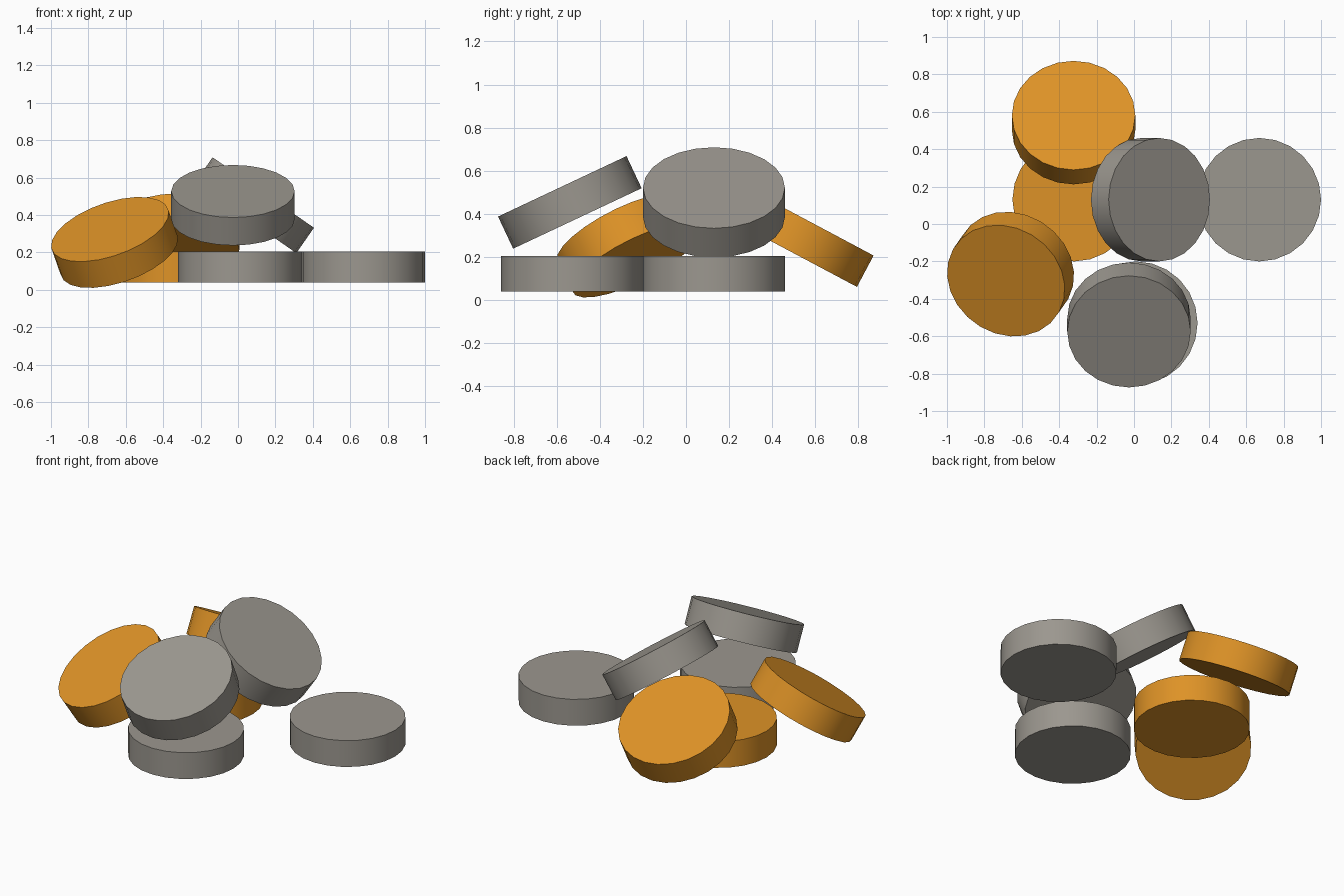
import bpy, math
from mathutils import Vector

cube = bpy.data.objects.get("Cube")
if cube:
    bpy.data.objects.remove(cube, do_unlink=True)

RADIUS, THICKNESS, SIDES = 0.33, 0.165, 24


def material(name, color):
    m = bpy.data.materials.new(name)
    m.use_nodes = True
    m.diffuse_color = color
    m.node_tree.nodes["Principled BSDF"].inputs["Base Color"].default_value = color
    return m


gold = material("gold", (0.73, 0.29, 0.02, 1))
grey = material("warm grey", (0.33, 0.31, 0.275, 1))


def disc(name, center, axis, mat):
    """A round token whose top face points along axis."""
    axis = Vector(axis).normalized()
    turn = Vector((0, 0, 1)).rotation_difference(axis)
    bpy.ops.mesh.primitive_cylinder_add(vertices=SIDES, radius=RADIUS, depth=THICKNESS,
                                        location=center, rotation=turn.to_euler())
    obj = bpy.context.object
    obj.name = name
    obj.data.materials.append(mat)
    bpy.ops.object.shade_smooth_by_angle(angle=math.radians(40))


def lean(degrees):
    a = math.radians(degrees)
    return math.sin(a), math.cos(a)


up = (0, 0, 1)
s, c = lean(28)
# Gold tokens
disc("gold_disc_flat", (-0.32, 0.13, 0.121), up, gold)
disc("gold_disc_back", (-0.323, 0.542, 0.287), (0, s, c), gold)
disc("gold_disc_front", (-0.66, -0.268, 0.253), (-0.298, -0.43, 0.85), gold)

# Grey tokens
disc("grey_disc_left", (0.67, 0.13, 0.121), up, grey)
disc("grey_disc_front", (0.01, -0.53, 0.121), up, grey)
s, c = lean(25.2)
disc("grey_disc_leaning_front", (-0.027, -0.54, 0.452), (0, -s, c), grey)
s, c = lean(34.8)
disc("grey_disc_leaning_middle", (0.088, 0.13, 0.452), (s, 0, c), grey)
